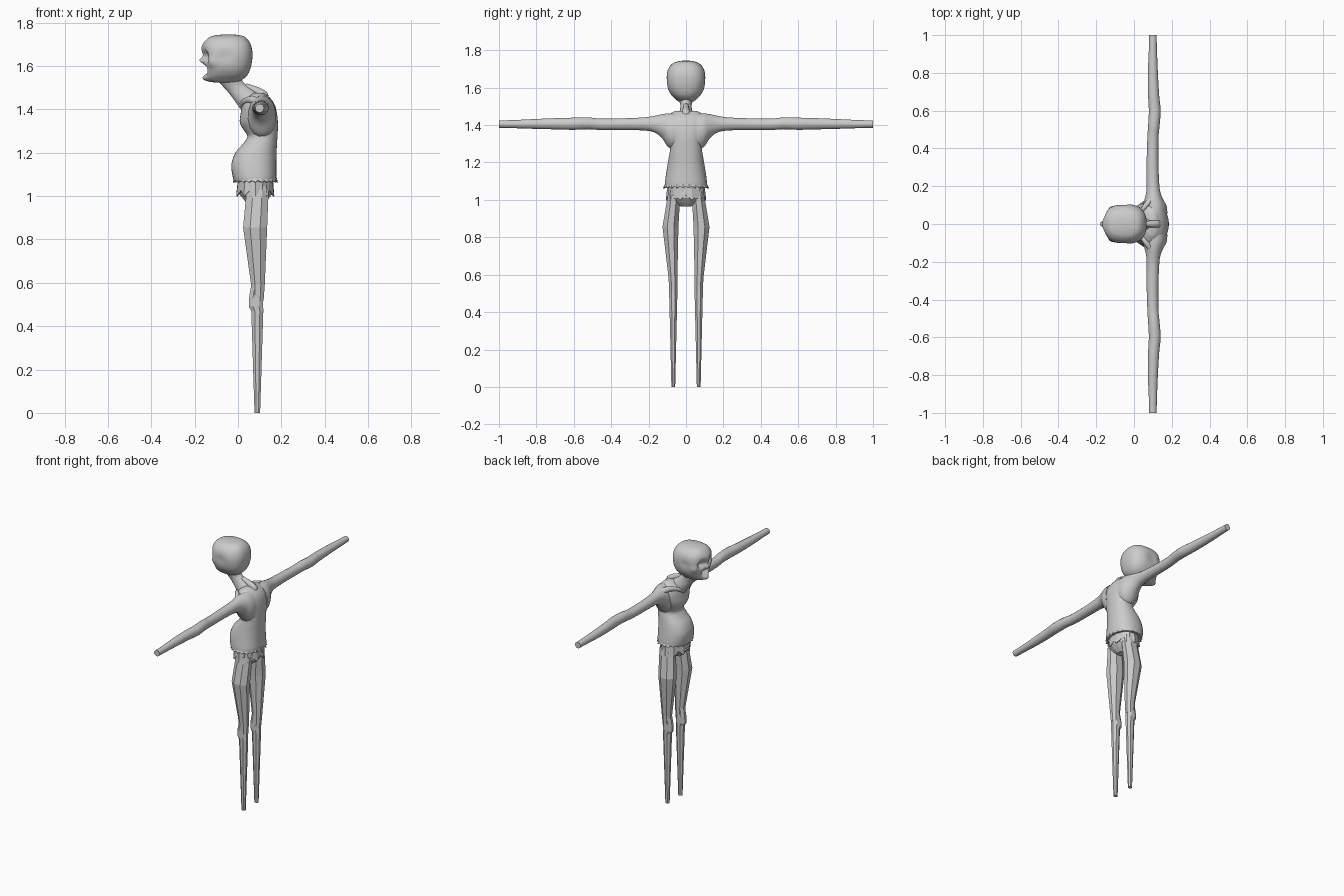
import bpy, math
from mathutils import Vector as V

X, Y, Z = V((1, 0, 0)), V((0, 1, 0)), V((0, 0, 1))


def make(name, verts, faces, smooth, mirror=False):
    me = bpy.data.meshes.new(name)
    me.from_pydata(verts, [], faces)
    if smooth:
        me.polygons.foreach_set("use_smooth", [True] * len(me.polygons))
        me.set_sharp_from_angle(angle=math.radians(45))
    ob = bpy.data.objects.new(name, me)
    bpy.context.collection.objects.link(ob)
    if mirror:
        ob.modifiers.new("Mirror", "MIRROR").use_axis = (False, True, False)
    return ob


def refine(rings, sub):
    # Catmull-Rom subdivision of the ring table
    out = []
    for i in range(len(rings) - 1):
        p0, p1, p2 = rings[max(i - 1, 0)], rings[i], rings[i + 1]
        p3 = rings[min(i + 2, len(rings) - 1)]
        for k in range(sub):
            t = k / sub
            out.append([0.5 * (2 * b + (c - a) * t + (2 * a - 5 * b + 4 * c - d) * t * t
                               + (3 * b - a - 3 * c + d) * t ** 3)
                        for a, b, c, d in zip(p0, p1, p2, p3)])
    return out + [rings[-1]]


def loft(name, rings, n, u=X, v=Y, sub=1, power=1.0, mirror=False, warp=None, smooth=True):
    # each ring: centre x, y, z, half-size along u, half-size along v
    rings = refine(rings, sub) if sub > 1 else rings
    sp = lambda w: math.copysign(abs(w) ** power, w)
    verts, faces = [], []
    for x, y, z, a, b in rings:
        for i in range(n):
            t = 2 * math.pi * (i + 0.5) / n
            p = V((x, y, z)) + u * a * sp(math.cos(t)) + v * b * sp(math.sin(t))
            verts.append(warp(p) if warp else p)
    m = len(rings)
    up = u.cross(v).dot(V(rings[-1][:3]) - V(rings[0][:3])) > 0
    for r in range(m - 1):
        for i in range(n):
            j = (i + 1) % n
            faces.append([r * n + i, r * n + j, (r + 1) * n + j, (r + 1) * n + i])
    faces += [list(range(n))[::-1], list(range((m - 1) * n, m * n))]
    if not up:
        faces = [f[::-1] for f in faces]
    return make(name, verts, faces, smooth, mirror)


def spans(table, y=0.0):
    # z, x min, x max, half depth -> ring
    return [((a + b) / 2, y, z, (b - a) / 2, h) for z, a, b, h in table]


def frill(name, cx, n, top, low):
    # ragged strip: top and low are (z, rx, ry, zigzag height, zigzag reach)
    verts, faces = [], []
    for z, rx, ry, dz, dr in (top, low):
        for i in range(n):
            t, s = 2 * math.pi * i / n, (1 if i % 2 else -1)
            verts.append((cx + (rx + s * dr) * math.cos(t), (ry + s * dr) * math.sin(t), z - s * dz))
    for i in range(n):
        j = (i + 1) % n
        faces.append((i, n + i, n + j, j))
    ob = make(name, verts, faces, False)
    ob.modifiers.new("Thickness", "SOLIDIFY").thickness = 0.006
    return ob


# Torso with round belly, hollow waist and hunched back
loft("torso", spans([
    (1.068, -0.018, 0.174, 0.112), (1.09, -0.025, 0.177, 0.113), (1.145, -0.031, 0.177, 0.106),
    (1.20, -0.012, 0.178, 0.097), (1.24, 0.022, 0.18, 0.09), (1.275, 0.043, 0.182, 0.085),
    (1.31, 0.022, 0.184, 0.09), (1.34, 0.008, 0.184, 0.10), (1.38, 0.012, 0.18, 0.115),
    (1.42, 0.02, 0.17, 0.115), (1.45, 0.035, 0.15, 0.10), (1.475, 0.07, 0.12, 0.06)]),
    40, sub=4, power=0.88)

# Neck leaning forward
loft("neck", [(0.085, 0, 1.405, 0.06, 0.06), (0.045, 0, 1.445, 0.053, 0.042),
              (-0.005, 0, 1.495, 0.042, 0.03), (-0.025, 0, 1.53, 0.05, 0.035),
              (-0.04, 0, 1.56, 0.06, 0.045)], 20, u=V((0.77, 0, 0.64)), sub=4)
# Collar bones and neck tendons
loft("collar_bone", [(0.015, 0.01, 1.415, 0.012, 0.012), (0.03, 0.05, 1.435, 0.014, 0.013),
                     (0.065, 0.10, 1.445, 0.018, 0.018), (0.1, 0.15, 1.425, 0.02, 0.02)],
     10, v=Z, sub=3, mirror=True)
loft("spine_ridge", [(0.13, 0, 1.43, 0.02, 0.022), (0.122, 0, 1.46, 0.022, 0.022),
                     (0.085, 0, 1.485, 0.02, 0.018), (0.03, 0, 1.505, 0.018, 0.014)],
     12, u=V((0.6, 0, 0.8)), sub=3)

# Arms stretched sideways, flared into the shoulders
loft("arm", [(0.11, 0.055, 1.365, 0.068, 0.10), (0.11, 0.095, 1.372, 0.064, 0.092),
             (0.105, 0.13, 1.395, 0.05, 0.064), (0.102, 0.17, 1.405, 0.038, 0.045),
             (0.10, 0.22, 1.406, 0.034, 0.036), (0.098, 0.32, 1.405, 0.032, 0.032),
             (0.1, 0.45, 1.404, 0.03, 0.031), (0.105, 0.52, 1.409, 0.031, 0.032),
             (0.11, 0.60, 1.407, 0.032, 0.033), (0.104, 0.68, 1.407, 0.03, 0.031),
             (0.1, 0.8, 1.406, 0.027, 0.027), (0.1, 0.92, 1.405, 0.022, 0.022),
             (0.1, 1.0, 1.405, 0.02, 0.02)], 16, v=Z, sub=3, mirror=True)

# Skull-like head: bumps are (centre, radius, push)
BUMPS = []
for s in (1, -1):
    BUMPS += [(V((-0.16, s * 0.045, 1.642)), 0.024, V((0.034, 0, 0))),       # eye socket
              (V((-0.13, s * 0.095, 1.612)), 0.024, V((-0.008, s * 0.010, 0))),  # cheek bone
              (V((-0.06, s * 0.105, 1.645)), 0.030, V((0, -s * 0.007, 0)))]  # temple
BUMPS += [(V((-0.16, 0, 1.625)), 0.016, V((-0.034, 0, 0))),   # nose
          (V((-0.165, 0, 1.682)), 0.03, V((-0.008, 0, 0))),   # brow
          (V((-0.155, 0, 1.580)), 0.016, V((0.032, 0, 0))),   # mouth
          (V((-0.15, 0.022, 1.580)), 0.014, V((0.02, 0, 0))),
          (V((-0.15, -0.022, 1.580)), 0.014, V((0.02, 0, 0))),
          (V((-0.145, 0, 1.545)), 0.024, V((-0.018, 0, -0.003)))]  # chin


def face(p):
    q = p.copy()
    for c, r, push in BUMPS:
        q += push * math.exp(-((p - c).length / r) ** 2)
    return q


loft("head", spans([
    (1.522, -0.07, -0.03, 0.018), (1.526, -0.12, 0.0, 0.04), (1.54, -0.143, 0.025, 0.058),
    (1.56, -0.148, 0.045, 0.078), (1.59, -0.15, 0.058, 0.095), (1.63, -0.158, 0.066, 0.104),
    (1.67, -0.162, 0.066, 0.104), (1.705, -0.156, 0.056, 0.093), (1.73, -0.135, 0.036, 0.07),
    (1.741, -0.105, 0.012, 0.04), (1.745, -0.06, -0.03, 0.01)]),
    64, sub=6, power=0.8, warp=face)

# Ragged hem of the torso
frill("shirt_hem", 0.08, 44, (1.085, 0.098, 0.112, 0, 0), (1.068, 0.1, 0.119, 0.005, 0.005))

# Tattered shorts with a pelvis inside
loft("pelvis", spans([(0.965, 0.07, 0.12, 0.03), (0.985, 0.045, 0.14, 0.07),
                      (1.01, 0.03, 0.16, 0.095), (1.075, 0.03, 0.165, 0.10)]), 12, smooth=False)
frill("shorts_rags", 0.08, 20, (1.07, 0.082, 0.1, 0, 0), (1.012, 0.087, 0.103, 0.014, 0.005))
loft("front_flap", spans([(0.97, 0.035, 0.07, 0.02), (1.0, 0.01, 0.06, 0.04),
                          (1.025, -0.014, 0.06, 0.055), (1.04, 0.02, 0.07, 0.06)]), 6, smooth=False)

# Faceted thighs and tapering shins
loft("thigh", [(0.088, 0.065, 1.03, 0.058, 0.034), (0.088, 0.068, 0.99, 0.056, 0.038),
               (0.079, 0.083, 0.855, 0.06, 0.046), (0.092, 0.07, 0.59, 0.034, 0.026),
               (0.09, 0.068, 0.515, 0.03, 0.023)], 8, mirror=True, smooth=False)
loft("shin", [(0.088, 0.069, 0.585, 0.03, 0.022), (0.083, 0.068, 0.53, 0.035, 0.024),
              (0.083, 0.068, 0.49, 0.036, 0.024), (0.089, 0.068, 0.47, 0.03, 0.023),
              (0.089, 0.068, 0.0, 0.014, 0.011)], 8, mirror=True, smooth=False)
